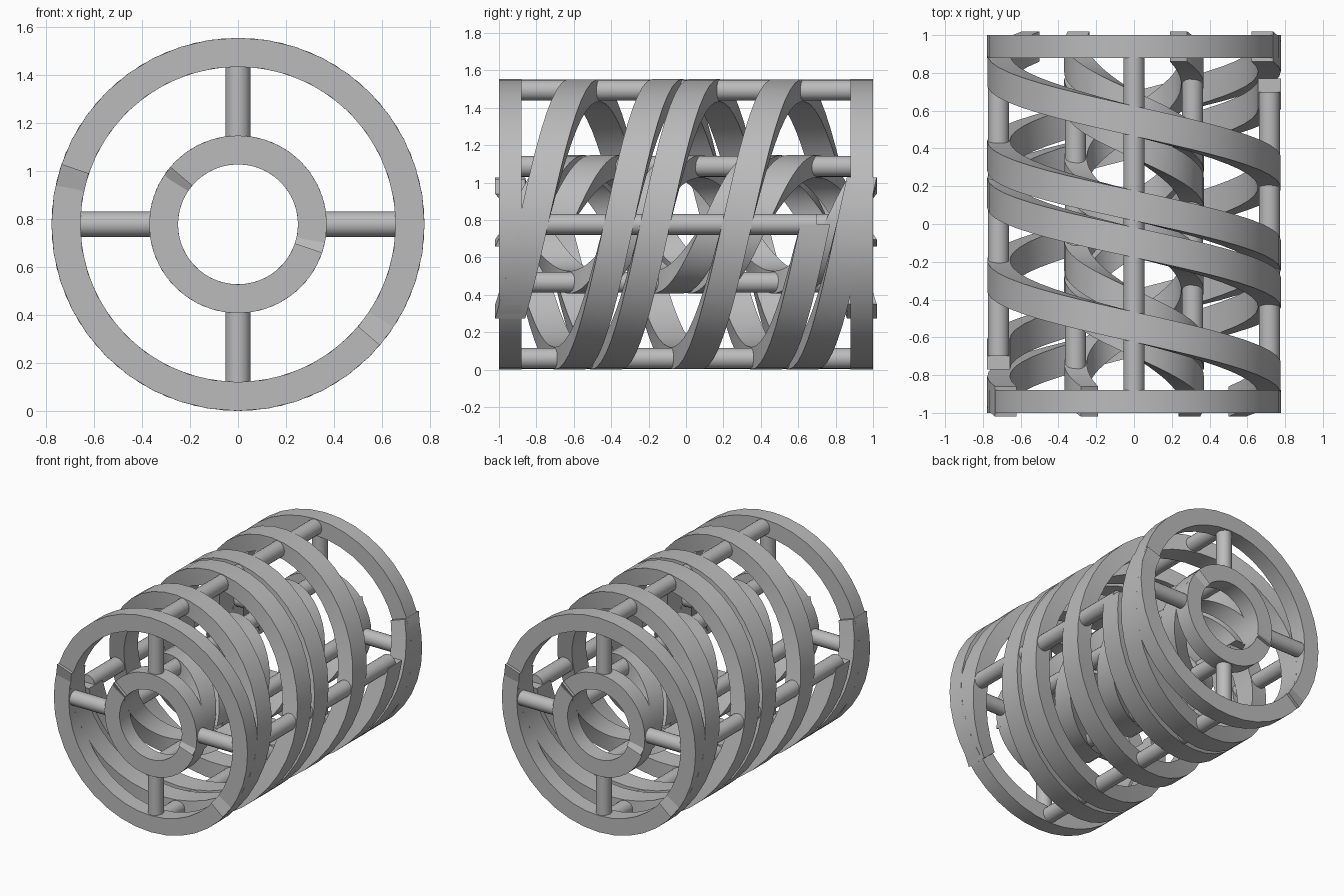
import bpy, bmesh
from math import pi, sin, cos
from mathutils import Vector, Matrix

if "Cube" in bpy.data.objects:
    bpy.data.objects.remove(bpy.data.objects["Cube"])

ZC = 0.777          # height of the long axis
THICK = 0.12        # radial thickness of rings and coils
END = 0.94          # y of the end ring centres
STEP = pi / 20      # angular resolution

grey = bpy.data.materials.new("plain_grey")
grey.use_nodes = True
grey.diffuse_color = (0.5, 0.5, 0.5, 1)
grey.node_tree.nodes["Principled BSDF"].inputs["Base Color"].default_value = (0.5, 0.5, 0.5, 1)


def finish(name, bm):
    bmesh.ops.recalc_face_normals(bm, faces=bm.faces)
    mesh = bpy.data.meshes.new(name)
    bm.to_mesh(mesh)
    bm.free()
    mesh.materials.append(grey)
    obj = bpy.data.objects.new(name, mesh)
    bpy.context.collection.objects.link(obj)
    bpy.ops.object.select_all(action='DESELECT')
    obj.select_set(True)
    bpy.context.view_layer.objects.active = obj
    bpy.ops.object.shade_smooth_by_angle(angle=0.6)


def sweep(name, r_out, half, start, turn, y0, y1, closed=False):
    """Sweep a rectangular section round the axis while y goes from y0 to y1."""
    bm = bmesh.new()
    n = max(3, round(abs(turn) / STEP))
    section = [(r_out - THICK, -half), (r_out, -half), (r_out, half), (r_out - THICK, half)]
    loops = []
    for i in range(n if closed else n + 1):
        a = start + turn * i / n
        y = y0 + (y1 - y0) * i / n
        loops.append([bm.verts.new((r * cos(a), y + dy, ZC + r * sin(a))) for r, dy in section])
    for i in range(n):
        a, b = loops[i], loops[(i + 1) % len(loops)]
        for k in range(4):
            m = (k + 1) % 4
            bm.faces.new((a[k], a[m], b[m], b[k]))
    if not closed:
        bm.faces.new(loops[0])
        bm.faces.new(loops[-1])
    finish(name, bm)


def rod(name, p, q, radius):
    p, q = Vector(p), Vector(q)
    d = q - p
    mat = Matrix.Translation((p + q) / 2) @ d.to_track_quat('Z', 'Y').to_matrix().to_4x4()
    bm = bmesh.new()
    bmesh.ops.create_cone(bm, cap_ends=True, segments=20, radius1=radius, radius2=radius,
                          depth=d.length, matrix=mat)
    finish(name, bm)


def cage(label, r_out, phase):
    """Two end rings, three coils and four long rods; phase turns it about the axis."""
    for side, y in (("front", -END), ("back", END)):
        sweep(f"{label}_{side}_ring", r_out, 0.06, 0, 2 * pi, y, y, closed=True)

    # coils joined to one end ring and stopping short of the other
    tip, pitch = 0.69, 1.05
    turn = 2 * pi * (tip + END) / pitch
    sweep(f"{label}_front_coil", r_out, 0.08, phase, -turn, tip, -END)
    sweep(f"{label}_back_coil", r_out, 0.08, phase + pi, turn, -tip, END)

    # coil joined to both end rings
    reach = 2 * pi * END / 1.09
    sweep(f"{label}_full_coil", r_out, 0.08, phase - pi / 2 - reach, 2 * reach, -END, END)

    # long rods; two of them stop at the loose coil ends
    r = r_out - THICK / 2
    spans = ((-END, 0.7), (-END, END), (-0.7, END), (-END, END))
    for i, (y0, y1) in enumerate(spans):
        a = phase + i * pi / 2
        x, z = r * cos(a), ZC + r * sin(a)
        rod(f"{label}_long_rod_{i + 1}", (x, y0, z), (x, y1, z), 0.056)


cage("outer", 0.777, 0)
cage("inner", 0.37, pi)

# radial spokes between the inner and outer end rings
for side, y in (("front", -END), ("back", END)):
    for i in range(4):
        c, s = cos(i * pi / 2), sin(i * pi / 2)
        rod(f"{side}_spoke_{i + 1}", (0.33 * c, y, ZC + 0.33 * s),
            (0.69 * c, y, ZC + 0.69 * s), 0.053)
